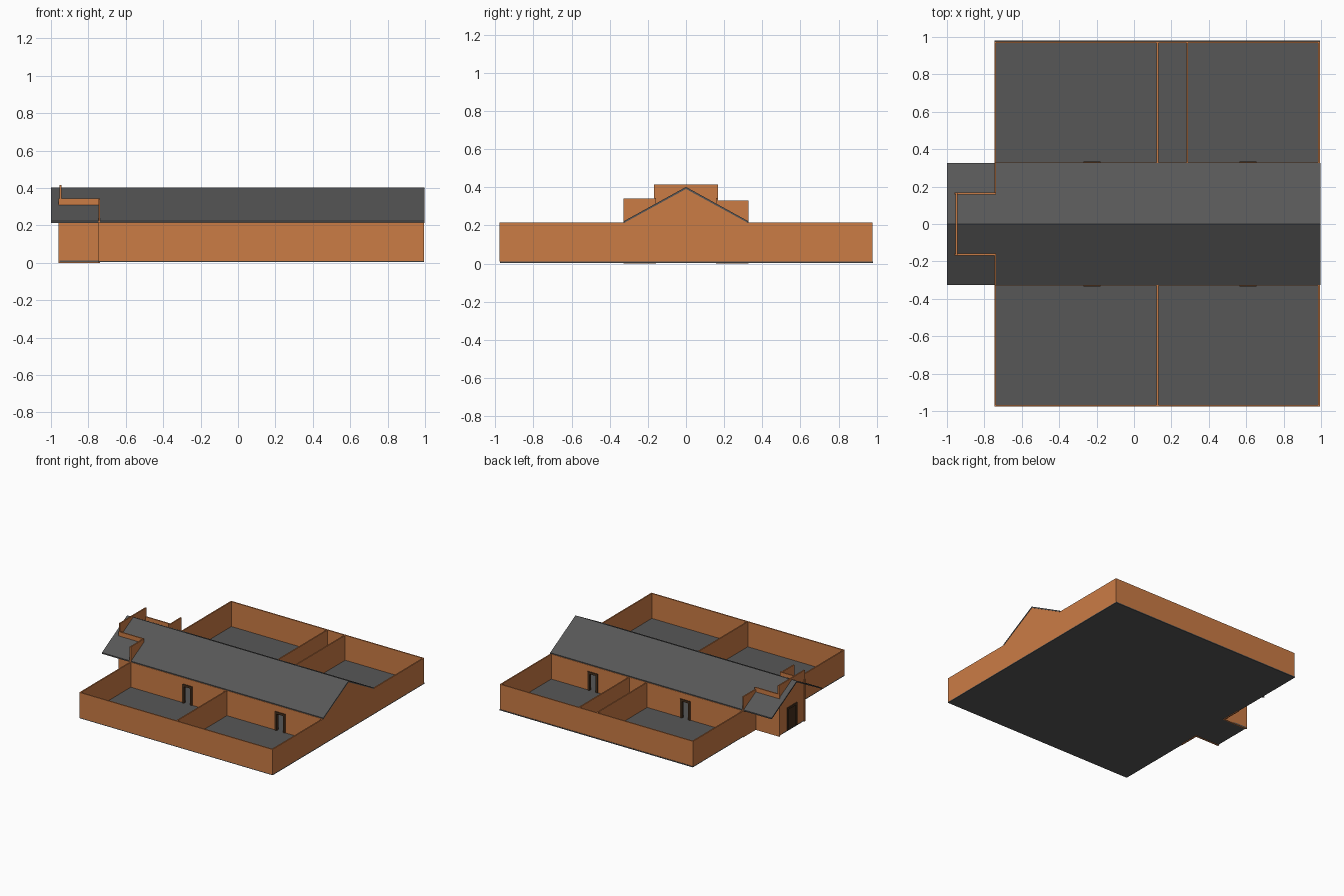
import bpy

if "Cube" in bpy.data.objects:
    bpy.data.objects.remove(bpy.data.objects["Cube"])


def material(name, rgb):
    m = bpy.data.materials.new(name)
    m.use_nodes = True
    m.diffuse_color = (*rgb, 1)
    m.node_tree.nodes["Principled BSDF"].inputs["Base Color"].default_value = (*rgb, 1)
    return m


CLAY = material("clay_wall", (0.6, 0.2, 0.06))
GREY = material("slate_grey", (0.095, 0.095, 0.095))
BROWN = material("dark_wood", (0.06, 0.028, 0.012))


def prism(name, profile, x0, x1, mat):
    """Extrude a (y, z) profile along x."""
    n = len(profile)
    verts = [(x, y, z) for x in (x0, x1) for y, z in profile]
    faces = [tuple(reversed(range(n))), tuple(range(n, 2 * n))]
    faces += [(i, (i + 1) % n, (i + 1) % n + n, i + n) for i in range(n)]
    mesh = bpy.data.meshes.new(name)
    mesh.from_pydata(verts, [], faces)
    mesh.materials.append(mat)
    obj = bpy.data.objects.new(name, mesh)
    bpy.context.collection.objects.link(obj)
    return obj


def box(name, x, y, z, mat):
    (y0, y1), (z0, z1) = sorted(y), z
    return prism(name, [(y0, z0), (y1, z0), (y1, z1), (y0, z1)], x[0], x[1], mat)


T = 0.01                      # wall thickness
L, R, D = -0.747, 0.995, 0.977  # building extents
HALL, PORCH, TOP, BASE = 0.328, 0.168, 0.215, 0.011
JAMB = 0.018

# Floors
box("main_floor", (L, R), (-0.975, 0.98), (0.004, 0.012), GREY)
box("porch_floor", (-0.955, L), (-PORCH, PORCH), (0.004, 0.012), GREY)

# Outer walls
box("right_end_wall", (R - T, R), (-D, D), (BASE, TOP), CLAY)
for side, s in (("front", -1), ("back", 1)):
    box(side + "_outer_wall", (L, R - T), (s * D, s * (D - T)), (BASE, TOP), CLAY)
    box(side + "_left_wall", (L, L + T), (s * (D - T), s * HALL), (BASE, TOP), CLAY)

    # Yard partitions
    for i, x in enumerate((0.125, 0.285) if s > 0 else (0.125,)):
        box(f"{side}_partition_{i}", (x - T / 2, x + T / 2),
            (s * HALL, s * (D - T)), (BASE, TOP), CLAY)

    # Hall wall with two framed door openings
    y = (s * (HALL - T), s * HALL)
    fy = (s * (HALL - T - 0.006), s * (HALL + 0.006))
    start, head = L, 0.165
    for i, x in enumerate((-0.225, 0.61)):
        a, b = x - 0.046, x + 0.046
        box(f"{side}_hall_wall_{i}", (start, a), y, (BASE, TOP), CLAY)
        box(f"{side}_door_lintel_{i}", (a, b), y, (head, TOP), CLAY)
        box(f"{side}_door_head_{i}", (a, b), fy, (head - JAMB, head), BROWN)
        for j, jx in enumerate((a, b - JAMB)):
            box(f"{side}_door_jamb_{i}_{j}", (jx, jx + JAMB), fy,
                (BASE, head - JAMB), BROWN)
        start = b
    box(f"{side}_hall_wall_end", (start, R - T), y, (BASE, TOP), CLAY)

    # Stepped walls around the porch
    box(side + "_porch_shoulder", (L, L + T), (s * PORCH, s * HALL),
        (0, 0.34 if s < 0 else 0.33), CLAY)
    box(side + "_porch_side", (-0.96, L + T), (s * (PORCH - T), s * PORCH),
        (0, 0.345), CLAY)
    box(side + "_porch_pier", (-0.955, -0.945), (s * 0.065, s * (PORCH - T)),
        (0.005, 0.415), CLAY)
    box(side + "_porch_parapet_corner", (-0.955, -0.945),
        (s * (PORCH - T), s * PORCH), (0.345, 0.415), CLAY)
    box(side + "_entrance_jamb", (-0.961, -0.939), (s * 0.047, s * 0.065),
        (BASE, 0.195), BROWN)
    box(side + "_entrance_leaf", (-0.953, -0.947), (s * 0.001, s * 0.047),
        (BASE, 0.178), BROWN)

# Entrance head and wall above it
box("entrance_head", (-0.961, -0.939), (-0.047, 0.047), (0.178, 0.195), BROWN)
box("entrance_parapet", (-0.955, -0.945), (-0.065, 0.065), (0.195, 0.415), CLAY)

# Gable wall and pitched roof
prism("gable_wall", [(-HALL + 0.004, TOP), (HALL - 0.004, TOP), (0, 0.391)],
      R - T, R, CLAY)
prism("roof", [(-0.325, 0.213), (0, 0.391), (0.325, 0.213),
               (0.325, 0.223), (0, 0.402), (-0.325, 0.223)], -1, 0.997, GREY)
